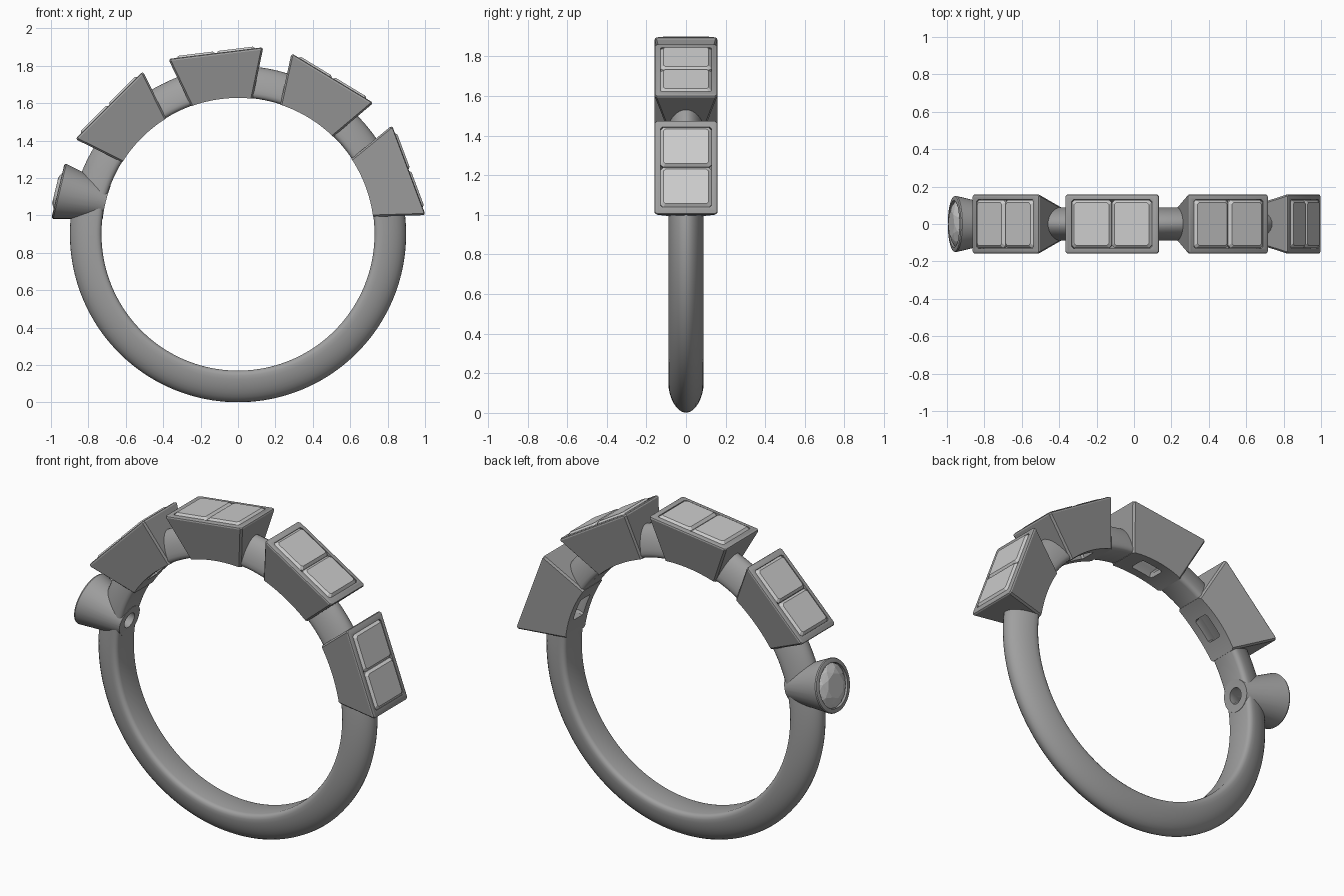
import bpy, bmesh
from math import sin, cos, pi, radians
from mathutils import Matrix, Vector

if "Cube" in bpy.data.objects:
    bpy.data.objects.remove(bpy.data.objects["Cube"])

CENTRE = Vector((0, 0, 0.9))
BOX_ANGLES = [20.5, 58.8, 97.0, 135.0]
ROUND_ANGLE = 166.5
SEGS = 160

metal = bpy.data.materials.new("dark_metal")
metal.diffuse_color = (0.35, 0.35, 0.35, 1)
metal.use_nodes = True
metal.node_tree.nodes["Principled BSDF"].inputs["Base Color"].default_value = metal.diffuse_color


def frame(angle):
    # local z points radially out of the ring, local x runs along the band
    return Matrix.Translation(CENTRE) @ Matrix.Rotation(radians(90 - angle), 4, 'Y')


def rect(hx, hy, z, c=0.01, cx=0.0):
    # rectangle with chamfered corners
    pts = [(hx, hy - c), (hx - c, hy), (c - hx, hy), (-hx, hy - c),
           (-hx, c - hy), (c - hx, -hy), (hx - c, -hy), (hx, c - hy)]
    return [Vector((cx + x, y, z)) for x, y in pts]


def circle(r, z, n=48, turn=0.0):
    return [Vector((r * cos(2 * pi * (i + turn) / n), r * sin(2 * pi * (i + turn) / n), z))
            for i in range(n)]


def loft(bm, loops, mat=Matrix.Identity(4), closed=False):
    rings = [[bm.verts.new(mat @ p) for p in loop] for loop in loops]
    n = len(rings[0])
    pairs = list(zip(rings, rings[1:]))
    if closed:
        pairs.append((rings[-1], rings[0]))
    for a, b in pairs:
        for i in range(n):
            j = (i + 1) % n
            bm.faces.new((a[i], a[j], b[j], b[i]))
    if not closed:
        bm.faces.new(rings[0])
        bm.faces.new(rings[-1])


def finish(bm, name, material=None):
    bmesh.ops.recalc_face_normals(bm, faces=bm.faces)
    me = bpy.data.meshes.new(name)
    bm.to_mesh(me)
    bm.free()
    if material:
        me.materials.append(material)
    ob = bpy.data.objects.new(name, me)
    bpy.context.collection.objects.link(ob)
    return ob


def activate(ob):
    bpy.ops.object.select_all(action='DESELECT')
    ob.select_set(True)
    bpy.context.view_layer.objects.active = ob


def cut(ob, cutter):
    activate(ob)
    m = ob.modifiers.new("cut", 'BOOLEAN')
    m.operation, m.solver, m.object = 'DIFFERENCE', 'EXACT', cutter
    bpy.ops.object.modifier_apply(modifier=m.name)


def smooth(ob, angle=30):
    activate(ob)
    bpy.ops.object.shade_smooth_by_angle(angle=radians(angle))


# loops of the tapering stone cavities
box_cavity = [rect(0.062, 0.04, 0.66), rect(0.075, 0.05, 0.76),
              rect(0.216, 0.13, 0.93), rect(0.216, 0.13, 1.02)]
round_cavity = [circle(0.045, 0.66), circle(0.045, 0.76), circle(0.125, 0.94), circle(0.125, 1.05)]

# cutters
bm = bmesh.new()
for a in BOX_ANGLES:
    loft(bm, box_cavity, frame(a))
loft(bm, round_cavity, frame(ROUND_ANGLE))
cavities = finish(bm, "cavity_cutter", metal)

bm = bmesh.new()
bmesh.ops.create_cone(bm, cap_ends=True, segments=SEGS, radius1=0.728, radius2=0.728, depth=1,
                      matrix=Matrix.Translation(CENTRE) @ Matrix.Rotation(pi / 2, 4, 'X'))
finger = finish(bm, "finger_cutter", metal)

# band: domed outside, softly rounded to a flat inside
profile = [(-0.066, 0.73), (-0.078, 0.734), (-0.086, 0.743)]
profile += [(0.089 * sin(t), 0.757 + 0.142 * cos(t) ** 1.2)
            for t in [pi / 2 * (k / 8 - 1) * 0.9999 for k in range(17)]]
profile += [(0.086, 0.743), (0.078, 0.734), (0.066, 0.73)]
bm = bmesh.new()
loft(bm, [[CENTRE + Vector((r * cos(t), y, r * sin(t))) for y, r in profile]
          for t in [2 * pi * i / SEGS for i in range(SEGS)]], closed=True)
band = finish(bm, "band", metal)
cut(band, cavities)
smooth(band, 35)

# box settings with a pair of step-cut stones each
for k, a in enumerate(BOX_ANGLES, 1):
    bm = bmesh.new()
    loft(bm, [rect(0.156, 0.082, 0.68), rect(0.252, 0.158, 0.963),
              rect(0.25, 0.156, 0.971), rect(0.243, 0.149, 0.975)], frame(a))
    box = finish(bm, f"box_setting_{k}", metal)
    cut(box, cavities)
    cut(box, finger)
    smooth(box, 25)

    bm = bmesh.new()
    for side in (-1, 1):
        cx = side * 0.108
        loft(bm, [rect(0.045, 0.012, 0.85, 0.004, cx), rect(0.08, 0.08, 0.89, 0.01, cx),
                  rect(0.107, 0.129, 0.955, 0.014, cx), rect(0.107, 0.129, 0.971, 0.014, cx),
                  rect(0.093, 0.114, 0.985, 0.01, cx)], frame(a))
    finish(bm, f"baguette_stones_{k}")

# round cone setting
bm = bmesh.new()
loft(bm, [circle(0.082, 0.69), circle(0.148, 0.968), circle(0.151, 0.98),
          circle(0.148, 0.987), circle(0.141, 0.99)], frame(ROUND_ANGLE))
cone = finish(bm, "round_setting", metal)
cut(cone, cavities)
cut(cone, finger)
smooth(cone)

# round faceted stone: hull gives triangular crown facets
bm = bmesh.new()
for p in (circle(0.124, 0.965, 16) + circle(0.124, 0.977, 16) + circle(0.1, 0.994, 8, 0.5)
          + circle(0.07, 1.005, 8) + [Vector((0, 0, 0.85))]):
    bm.verts.new(frame(ROUND_ANGLE) @ p)
bmesh.ops.convex_hull(bm, input=bm.verts)
finish(bm, "round_stone")

for c in (cavities, finger):
    bpy.data.objects.remove(c)
